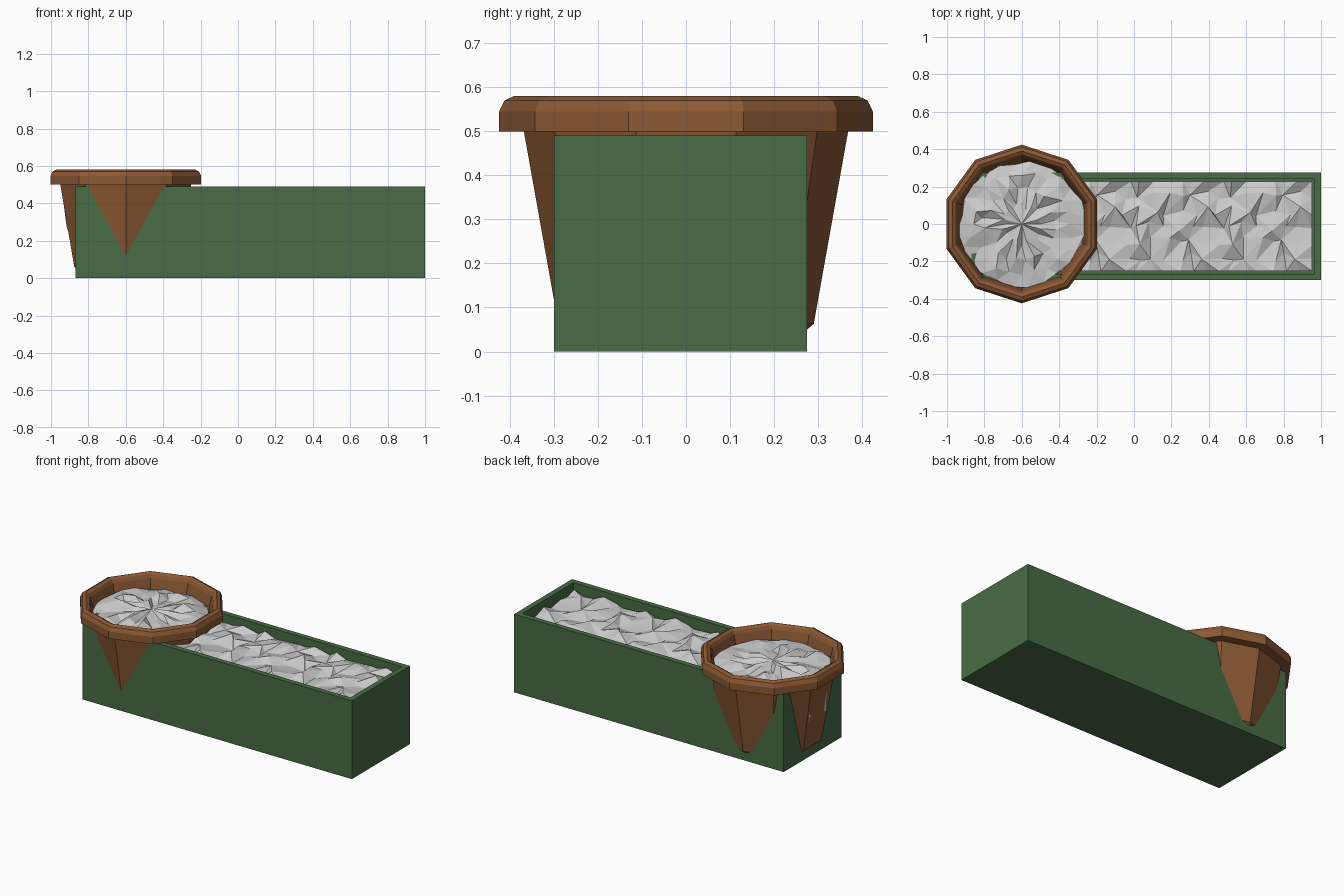
import bpy, bmesh, random
from math import pi, sin, cos

if "Cube" in bpy.data.objects:
    bpy.data.objects.remove(bpy.data.objects["Cube"])

PX = -0.6  # pot centre in x


def material(name, color):
    m = bpy.data.materials.new(name)
    m.diffuse_color = (*color, 1)
    m.use_nodes = True
    m.node_tree.nodes["Principled BSDF"].inputs["Base Color"].default_value = m.diffuse_color
    return m


def make_object(name, bm, mat=None):
    bmesh.ops.recalc_face_normals(bm, faces=bm.faces)
    me = bpy.data.meshes.new(name)
    bm.to_mesh(me)
    bm.free()
    ob = bpy.data.objects.new(name, me)
    bpy.context.collection.objects.link(ob)
    if mat:
        me.materials.append(mat)
    return ob


def bridge(bm, a, b):
    n = len(a)
    for i in range(n):
        bm.faces.new((a[i], a[(i + 1) % n], b[(i + 1) % n], b[i]))


green = material("painted_green", (0.065, 0.15, 0.06))
brown = material("terracotta", (0.26, 0.10, 0.035))

# Long trough: box with an inset top pushed down
bm = bmesh.new()
bmesh.ops.create_cube(bm, size=1)
for v in bm.verts:
    v.co.x = 0.065 + v.co.x * 1.87
    v.co.y = -0.0125 + v.co.y * 0.575
    v.co.z = (v.co.z + 0.5) * 0.49
bm.faces.ensure_lookup_table()
top = max(bm.faces, key=lambda f: f.calc_center_median().z)
bmesh.ops.inset_region(bm, faces=[top], thickness=0.048)
inner = bmesh.ops.extrude_discrete_faces(bm, faces=[top])["faces"][0]
for v in inner.verts:
    v.co.z = 0.05
make_object("trough", bm, green)

# Ten-sided pot: lathed profile from outer base over the rim to the inner floor
profile = [(0.275, 0.05), (0.29, 0.063), (0.368, 0.50), (0.424, 0.50),
           (0.424, 0.545), (0.412, 0.57), (0.39, 0.58), (0.372, 0.57),
           (0.362, 0.55), (0.35, 0.50), (0.27, 0.09)]
bm = bmesh.new()
rings = [[bm.verts.new((PX + r * cos(pi / 2 + i * pi / 5),
                        r * sin(pi / 2 + i * pi / 5), z)) for i in range(10)]
         for r, z in profile]
for a, b in zip(rings, rings[1:]):
    bridge(bm, a, b)
bm.faces.new(rings[0])
bm.faces.new(rings[-1])
make_object("round_pot", bm, brown)

# Trough soil: one lumpy patch repeated along the length
random.seed(4)
NX, NY, TILE = 7, 6, 0.49
bump = [[(random.uniform(-.025, .025), random.uniform(-.03, .03),
          random.uniform(-.022, .022)) for _ in range(NY + 1)] for _ in range(NX)]
x0, x1, y0, y1 = -0.82, 0.952, -0.252, 0.227
bm = bmesh.new()
cols = round((x1 - x0) / (TILE / NX))
grid = []
for i in range(cols + 1):
    row = []
    for j in range(NY + 1):
        dx, dy, dz = bump[i % NX][j]
        dx *= 0 < i < cols
        dy *= 0 < j < NY
        row.append(bm.verts.new((x0 + (x1 - x0) * i / cols + dx,
                                 y0 + (y1 - y0) * j / NY + dy, 0.45 + dz)))
    grid.append(row)
for i in range(cols):
    for j in range(NY):
        a, b, c, d = grid[i][j], grid[i + 1][j], grid[i + 1][j + 1], grid[i][j + 1]
        for t in (((a, b, c), (a, c, d)) if (i % NX + j) % 3 else ((a, b, d), (b, c, d))):
            bm.faces.new(t)
make_object("trough_soil", bm)

# Pot soil: jagged rings, with sides that swell through the outer pot face
random.seed(9)
N = 24
bm = bmesh.new()
layers = [(0.10, 0.518, .02), (0.19, 0.515, .025), (0.27, 0.51, .02),
          (0.335, 0.495, .015), (0.30, 0.27, .01), (0.25, 0.10, .0)]
rings = []
for k, (r, z, j) in enumerate(layers):
    ring = []
    for i in range(N):
        t = 2 * pi * (i + 0.4 * (k % 2)) / N
        rr = r + random.uniform(-j, j)
        if k == 4 and i in (11, 13):
            rr = 0.328
        ring.append(bm.verts.new((PX + rr * cos(t), rr * sin(t),
                                  z + random.uniform(-j, j) * 0.9)))
    rings.append(ring)
for a, b in zip(rings, rings[1:]):
    bridge(bm, a, b)
peak = bm.verts.new((PX, 0, 0.525))
for i in range(N):
    bm.faces.new((rings[0][i], rings[0][(i + 1) % N], peak))
bm.faces.new(rings[-1])
bmesh.ops.triangulate(bm, faces=bm.faces)
make_object("pot_soil", bm)
